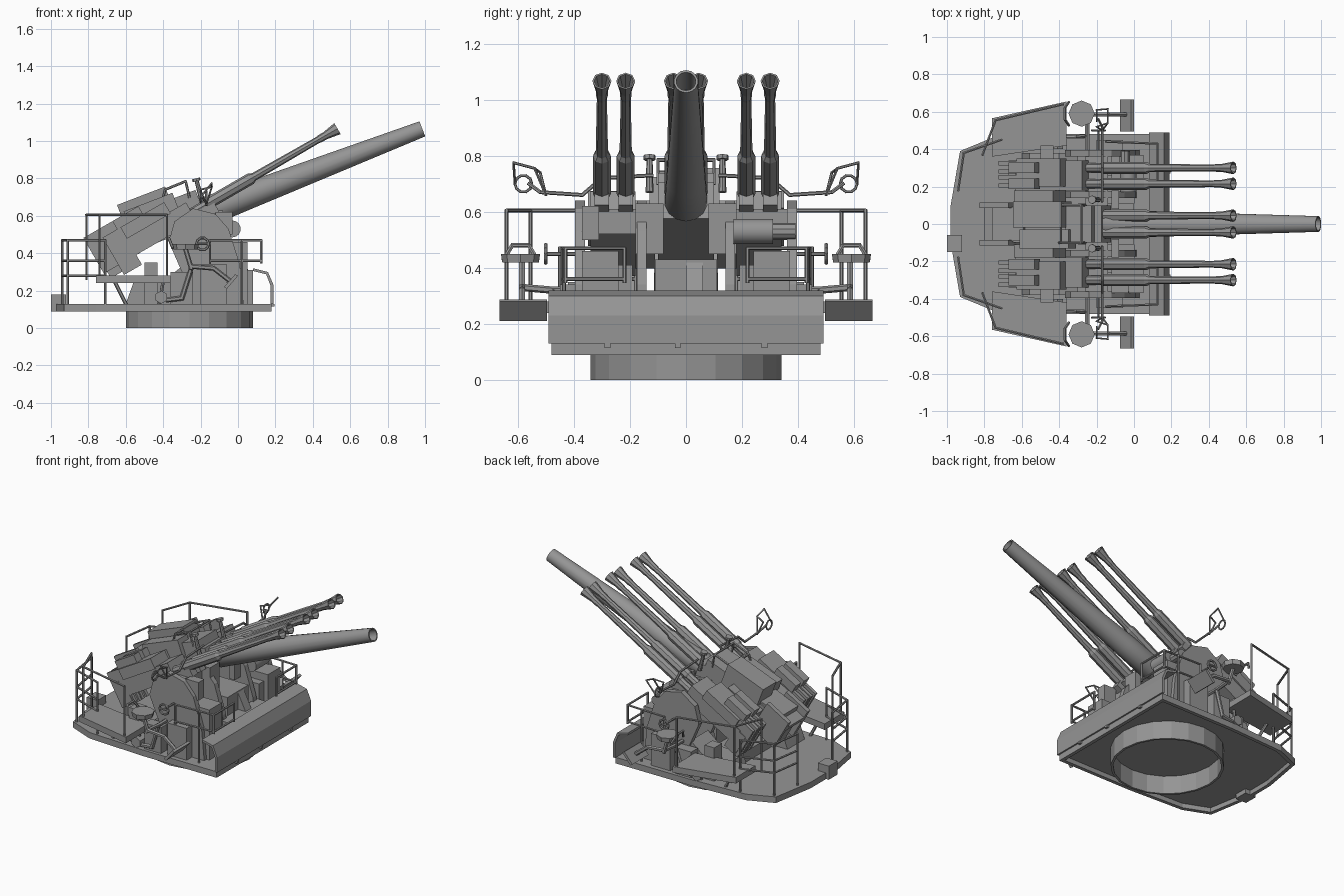
import bpy, bmesh, math
from mathutils import Matrix, Vector

if "Cube" in bpy.data.objects:
    bpy.data.objects.remove(bpy.data.objects["Cube"])

grey = bpy.data.materials.new("naval grey")
grey.use_nodes = True
colour = (0.3, 0.3, 0.3, 1)
grey.diffuse_color = colour
grey.node_tree.nodes["Principled BSDF"].inputs["Base Color"].default_value = colour

SIDES = (("near", -1), ("far", 1))


def frame(x, y, z, tilt=0):
    """Place a local frame whose x axis is raised by tilt degrees."""
    return Matrix.Translation((x, y, z)) @ Matrix.Rotation(math.radians(-tilt), 4, 'Y')


def crosswise(x, y, z):
    """Place a local frame whose x axis runs along y."""
    return Matrix.Translation((x, y, z)) @ Matrix.Rotation(math.pi / 2, 4, 'Z')


def finish(name, bm, matrix=None, smooth=False):
    if matrix:
        bm.transform(matrix)
    bmesh.ops.recalc_face_normals(bm, faces=bm.faces)
    mesh = bpy.data.meshes.new(name)
    bm.to_mesh(mesh)
    bm.free()
    mesh.materials.append(grey)
    obj = bpy.data.objects.new(name, mesh)
    bpy.context.collection.objects.link(obj)
    if smooth:
        bpy.ops.object.select_all(action='DESELECT')
        obj.select_set(True)
        bpy.context.view_layer.objects.active = obj
        bpy.ops.object.shade_smooth_by_angle(angle=math.radians(35))


def box(name, xs, ys, zs, matrix=None):
    bm = bmesh.new()
    bmesh.ops.create_cube(bm, size=1)
    for v in bm.verts:
        v.co = [r[0] if c < 0 else r[1] for c, r in zip(v.co, (xs, ys, zs))]
    finish(name, bm, matrix)


def prism(name, points, low, high, axis='y'):
    """Extrude an outline along y (points are x, z) or along z (points are x, y)."""
    bm = bmesh.new()
    place = (lambda p, h: (p[0], h, p[1])) if axis == 'y' else (lambda p, h: (p[0], p[1], h))
    a = [bm.verts.new(place(p, low)) for p in points]
    b = [bm.verts.new(place(p, high)) for p in points]
    bm.faces.new(a)
    bm.faces.new(b)
    for i in range(len(points)):
        j = (i + 1) % len(points)
        bm.faces.new((a[i], a[j], b[j], b[i]))
    finish(name, bm)


def lathe(name, profile, matrix, sides=12, smooth=True):
    """Spin (distance, radius) pairs about the local x axis and cap both ends."""
    bm = bmesh.new()
    rings = []
    for d, r in profile:
        angles = [2 * math.pi * k / sides for k in range(sides)]
        rings.append([bm.verts.new((d, r * math.sin(a), r * math.cos(a))) for a in angles])
    for p, q in zip(rings, rings[1:]):
        for k in range(sides):
            m = (k + 1) % sides
            bm.faces.new((p[k], p[m], q[m], q[k]))
    bm.faces.new(rings[0])
    bm.faces.new(rings[-1])
    finish(name, bm, matrix, smooth)


def tubes(name, paths, radius=0.007, sides=6):
    bm = bmesh.new()
    for path in paths:
        for p, q in zip(path, path[1:]):
            p, q = Vector(p), Vector(q)
            m = Matrix.Translation((p + q) / 2) @ (q - p).to_track_quat('Z', 'Y').to_matrix().to_4x4()
            bmesh.ops.create_cone(bm, cap_ends=True, segments=sides, radius1=radius,
                                  radius2=radius, depth=(q - p).length + radius, matrix=m)
    finish(name, bm)


def railing(name, corners, heights, foot):
    bars = [[(x, y, h) for x, y in corners] for h in heights]
    posts = [[(x, y, foot), (x, y, heights[0])] for x, y in corners]
    tubes(name, bars + posts)


def hoop(x, y, z, r, across):
    turn = [2 * math.pi * k / 10 for k in range(11)]
    if across == 'x':
        return [(x, y + r * math.cos(a), z + r * math.sin(a)) for a in turn]
    return [(x + r * math.cos(a), y, z + r * math.sin(a)) for a in turn]


def span(s, a, b):
    return sorted((s * a, s * b))


# Turning base, deck plate and the skirt beneath its edge
lathe("base_ring", [(0.125, 0.34), (0, 0.34), (0, 0.325), (0.12, 0.325)], frame(-0.26, 0, 0, 90), 20, False)
half = [(0.18, 0.48), (-0.36, 0.48), (-0.76, 0.46), (-0.93, 0.39), (-0.98, 0.1)]
rim = half + [(x, -y) for x, y in reversed(half)]
prism("deck", rim, 0.12, 0.13, 'z')
shrink = [(-0.4 + (x + 0.4) * 0.96, y * 0.95) for x, y in rim]
for i in range(len(rim)):
    prism("deck_skirt", [rim[i - 1], rim[i], shrink[i], shrink[i - 1]], 0.09, 0.125, 'z')
box("rear_deck_box", (-1, -0.92), (-0.15, -0.06), (0.09, 0.18))

# Bent front shield
outer = [(0.19, 0.13), (0.19, 0.23), (0.16, 0.3), (0.08, 0.32)]
inner = [(0.08, 0.305), (0.15, 0.288), (0.175, 0.225), (0.175, 0.13)]
prism("front_shield", outer + inner, -0.49, 0.49)
for y in (-0.28, -0.03, 0.28):
    box("shield_bolt", (0.18, 0.195), (y - 0.01, y + 0.01), (0.115, 0.13))

# Central pedestal
box("pedestal_floor", (-0.5, 0.02), (-0.36, 0.36), (0.13, 0.2))
box("pedestal_core", (-0.3, 0.0), (-0.11, 0.11), (0.2, 0.43))
box("front_ledge", (0.0, 0.08), (-0.19, 0.19), (0.13, 0.31))
prism("centre_wedge", [(0.0, 0.3), (0.06, 0.3), (0.0, 0.42)], 0.0, 0.06)

# Main gun and its loading gear
main = frame(-0.2, 0, 0.61, 21)
lathe("main_barrel", [(0.03, 0.06), (0.08, 0.078), (0.3, 0.071), (1.27, 0.043),
                      (1.27, 0.035), (1.1, 0.033)], main, 14)
box("main_cradle", (-0.42, 0.06), (-0.1, 0.1), (-0.06, 0.08), main)
box("main_breech", (-0.56, -0.38), (-0.09, 0.09), (-0.08, 0.1), main)
box("upper_housing", (-0.4, -0.125), (-0.02, 0.12), (0.05, 0.205), main)
box("upper_housing_low", (-0.38, -0.1), (-0.13, -0.03), (0.05, 0.16), main)
box("housing_front", (-0.13, 0.02), (-0.1, 0.1), (0.05, 0.13), main)
light = frame(-0.2, 0, 0.636, 30)
for y in (-0.1, 0.1):
    box("loading_tray_wall", (-0.62, -0.44), (y - 0.015, y + 0.015), (-0.04, 0.18), light)
box("loading_tray", (-0.62, -0.4), (-0.1, 0.1), (0.1, 0.13), light)
box("rammer", (-0.6, -0.48), (-0.05, 0.05), (-0.08, 0.1), light)

# Six light barrels with sleeves and flared muzzles
for y in (-0.3, -0.215, -0.045, 0.045, 0.215, 0.3):
    lathe("light_barrel", [(-0.06, 0.025), (0.03, 0.025), (0.04, 0.032), (0.31, 0.032),
                           (0.33, 0.022), (0.72, 0.018), (0.74, 0.021), (0.77, 0.021),
                           (0.845, 0.034), (0.845, 0.028), (0.76, 0.012)],
          frame(-0.2, y, 0.644, 30), 8, False)

# Light gun bodies, feed trays and magazines
for tag, s in SIDES:
    box("gun_body_" + tag, (-0.46, -0.05), span(s, 0.18, 0.34), (-0.04, 0.07), light)
    box("gun_cover_" + tag, (-0.42, -0.15), span(s, 0.2, 0.35), (0.06, 0.13), light)
    box("gun_rear_" + tag, (-0.51, -0.43), span(s, 0.19, 0.34), (-0.09, 0.06), light)
    for y in (0.205, 0.25, 0.28, 0.325):
        box("feed_fin_" + tag, (-0.53, -0.42), span(s, y - 0.011, y + 0.011), (-0.1, 0.13), light)
    for y in (0.215, 0.3):
        box("feed_tray_" + tag, (-0.44, -0.28), span(s, y - 0.028, y + 0.028), (0.12, 0.18), light)
        box("recoil_block_" + tag, (-0.06, 0.08), span(s, y - 0.026, y + 0.026), (-0.06, 0.0), light)
    box("link_box_" + tag, (-0.44, -0.2), span(s, 0.11, 0.18), (-0.02, 0.12), light)

cheek = [(-0.36, 0.13), (0.03, 0.13), (0.01, 0.34), (-0.05, 0.53), (-0.12, 0.61),
         (-0.24, 0.64), (-0.34, 0.57), (-0.37, 0.46), (-0.3, 0.3)]
footing = [(-0.6, 0.13), (-0.3, 0.13), (-0.3, 0.33), (-0.4, 0.25), (-0.56, 0.24)]
for tag, s in SIDES:
    # Side cheeks, front panels and trunnions
    for y in (0.14, 0.36):
        prism("cheek_" + tag, cheek, *span(s, y, y + 0.035))
    prism("cheek_footing_" + tag, footing, *span(s, 0.2, 0.38))
    box("front_panel_" + tag, (-0.12, -0.08), span(s, 0.08, 0.18), (0.45, 0.63))
    box("trunnion_" + tag, (-0.26, -0.14), span(s, 0.1, 0.38), (0.52, 0.61))
    # Drive boxes and lockers
    box("drive_box_" + tag, (-0.12, 0.05), span(s, 0.24, 0.37), (0.13, 0.46))
    box("drive_cap_" + tag, (-0.15, 0.02), span(s, 0.19, 0.26), (0.13, 0.41))
    box("side_locker_" + tag, (-0.2, -0.06), span(s, 0.39, 0.45), (0.13, 0.34))
    box("rear_locker_" + tag, (-0.36, -0.24), span(s, 0.39, 0.46), (0.13, 0.3))
    box("deck_locker_" + tag, (-0.5, -0.43), span(s, 0.34, 0.42), (0.13, 0.35))
    lathe("deck_winch_" + tag, [(-0.04, 0.035), (0.04, 0.035)], crosswise(-0.41, s * 0.44, 0.165), 6, False)
    # Raised wing platform, braces and railings
    prism("wing_platform_" + tag, [(x, s * y) for x, y in
          ((-0.36, 0.655), (-0.76, 0.565), (-0.76, 0.36), (-0.36, 0.42))], 0.24, 0.28, 'z')
    tubes("wing_brace_" + tag, [[(-0.6, s * 0.44, 0.13), (-0.66, s * 0.45, 0.25)],
                                [(-0.42, s * 0.44, 0.13), (-0.4, s * 0.45, 0.25)]], 0.01)
    railing("wing_rail_" + tag, [(-0.38, s * 0.64), (-0.74, s * 0.555), (-0.81, s * 0.37)],
            (0.605,), 0.26)
    railing("rear_rail_" + tag, [(-0.94, s * 0.18), (-0.91, s * 0.38), (-0.71, s * 0.45)],
            (0.47, 0.36, 0.28), 0.13)
    railing("front_rail_" + tag, [(-0.15, s * 0.44), (0.125, s * 0.43), (0.125, s * 0.22)],
            (0.47, 0.36), 0.35)
    tubes("front_rail_leg_" + tag, [[(-0.15, s * 0.44, 0.13), (-0.15, s * 0.44, 0.36)],
                                    [(0.02, s * 0.435, 0.13), (0.02, s * 0.435, 0.47)]])
    # Crew seat, foot plate and support pipe
    lathe("seat_" + tag, [(0, 0.065), (0.03, 0.07)], frame(-0.28, s * 0.59, 0.42, 90), 8, False)
    prism("foot_plate_" + tag, [(-0.06, 0.21), (0.0, 0.28), (-0.015, 0.288), (-0.075, 0.22)],
          *span(s, 0.495, 0.665))
    tubes("seat_pipe_" + tag, [
        [(-0.38, s * 0.46, 0.15), (-0.3, s * 0.465, 0.16), (-0.25, s * 0.47, 0.32),
         (-0.25, s * 0.585, 0.33), (-0.13, s * 0.585, 0.32), (-0.04, s * 0.585, 0.25)],
        [(-0.28, s * 0.585, 0.42), (-0.25, s * 0.585, 0.32)],
        [(-0.25, s * 0.47, 0.32), (-0.25, s * 0.38, 0.32)]], 0.013)
    tubes("seat_back_" + tag, [[(-0.35, s * 0.53, 0.43), (-0.37, s * 0.56, 0.48),
                                (-0.37, s * 0.62, 0.48), (-0.35, s * 0.65, 0.43)]], 0.008)
    # Handwheel
    y = s * 0.5
    tubes("handwheel_" + tag, [hoop(-0.19, y, 0.45, 0.033, 'y'),
                               [(-0.22, y, 0.45), (-0.16, y, 0.45)],
                               [(-0.19, y, 0.45), (-0.19, s * 0.38, 0.45)]], 0.007)
    # Sight arm, ring and wire frame
    tubes("sight_arm_" + tag, [
        [(-0.17, s * 0.12, 0.73), (-0.17, s * 0.3, 0.72), (-0.17, s * 0.37, 0.66),
         (-0.17, s * 0.52, 0.67), (-0.19, s * 0.56, 0.7)]], 0.007)
    tubes("sight_frame_" + tag, [
        hoop(-0.2, s * 0.58, 0.7, 0.03, 'x'),
        [(-0.2, s * 0.61, 0.7), (-0.14, s * 0.615, 0.775), (-0.14, s * 0.54, 0.755),
         (-0.17, s * 0.5, 0.66), (-0.2, s * 0.52, 0.74), (-0.14, s * 0.54, 0.755)]], 0.005)
    # Dial posts above the housing
    lathe("dial_post_" + tag, [(0, 0.014), (0.12, 0.011), (0.12, 0.022), (0.135, 0.022)],
          frame(-0.19, s * 0.13, 0.67, 105), 8)
    tubes("grab_rail_" + tag, [[(-0.4, s * 0.1, 0.7), (-0.39, s * 0.1, 0.74),
                                (-0.28, s * 0.1, 0.785), (-0.26, s * 0.1, 0.7)]])

# Front drum, its motor and the electrical box
lathe("range_drum", [(-0.07, 0.045), (0.07, 0.045)], crosswise(-0.03, 0.24, 0.53), 14)
lathe("drum_motor", [(-0.05, 0.03), (0.05, 0.03)], crosswise(-0.05, 0.34, 0.53), 10)
box("electrical_box", (-0.12, -0.03), (-0.37, -0.31), (0.5, 0.62))
tubes("grab_rail_bar", [[(-0.39, -0.1, 0.74), (-0.39, 0.1, 0.74)], [(-0.28, -0.1, 0.785), (-0.28, 0.1, 0.785)]])
